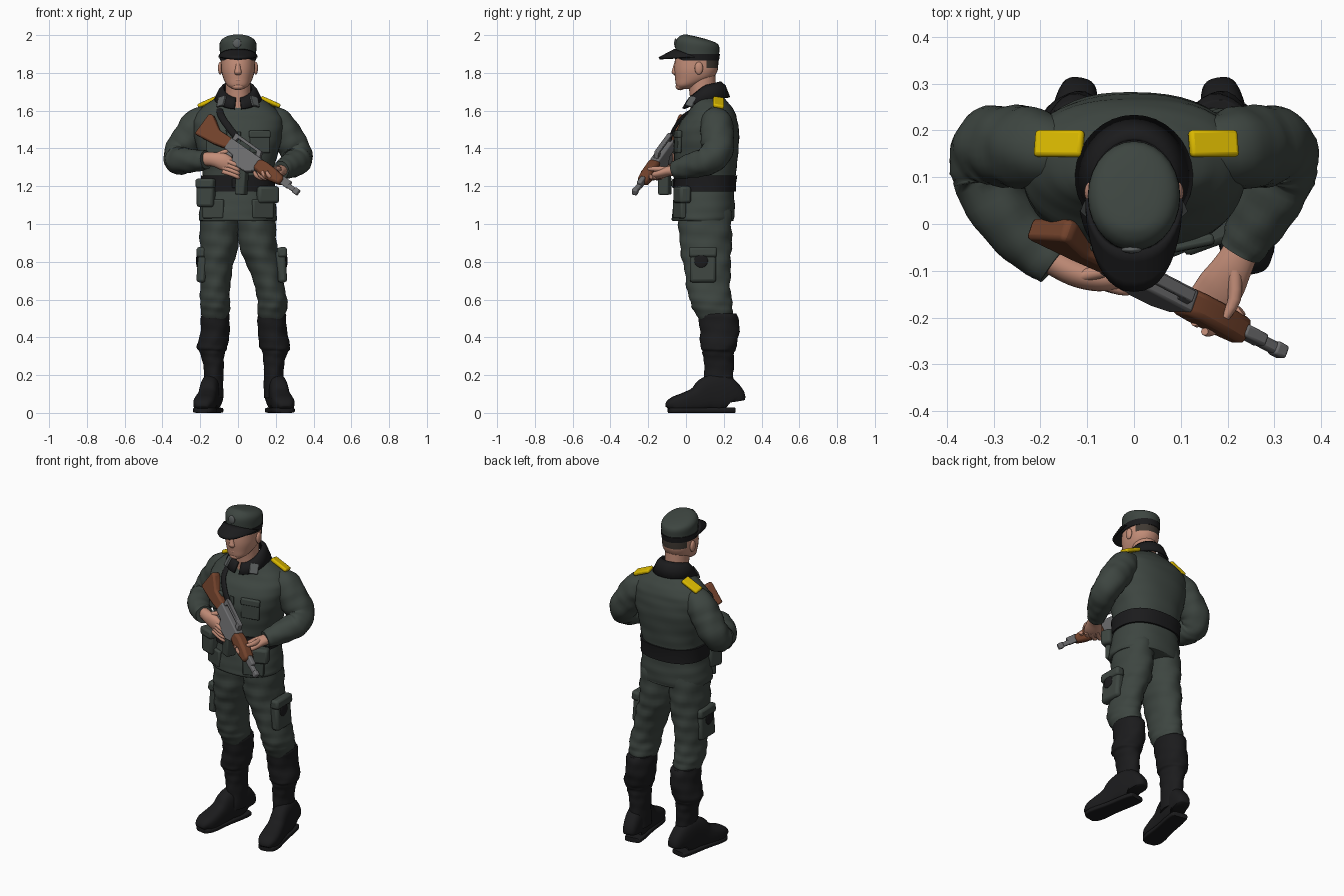
import bpy, bmesh, math
from mathutils import Vector, Matrix

def mat(name, r, g, b):
    m = bpy.data.materials.new(name)
    m.diffuse_color = (r, g, b, 1)
    return m

GREEN = mat("field green", .047, .060, .052)
BLACK = mat("black leather", .011, .011, .012)
SKIN = mat("skin", .55, .27, .19)
BROWN = mat("wood brown", .17, .055, .025)
GREY = mat("gun grey", .15, .15, .155)
YELLOW = mat("shoulder yellow", .70, .48, .0)
PATCH = mat("badge grey", .11, .12, .12)
HAIR = mat("hair", .05, .04, .032)

def finish(name, bm, m, angle=50, bevel=0):
    bmesh.ops.recalc_face_normals(bm, faces=bm.faces)
    me = bpy.data.meshes.new(name)
    bm.to_mesh(me)
    bm.free()
    ob = bpy.data.objects.new(name, me)
    bpy.context.collection.objects.link(ob)
    me.materials.append(m)
    if bevel:
        mod = ob.modifiers.new("bevel", 'BEVEL')
        mod.width, mod.segments = bevel, 2
    bpy.ops.object.select_all(action='DESELECT')
    ob.select_set(True)
    bpy.context.view_layer.objects.active = ob
    bpy.ops.object.shade_smooth_by_angle(angle=math.radians(angle))
    return ob

def spline(keys, sub):
    """Catmull-Rom through (x, y, z, rx, ry) keys."""
    out = []
    for i in range(len(keys) - 1):
        p = [keys[max(0, min(len(keys) - 1, i + k))] for k in (-1, 0, 1, 2)]
        for j in range(sub):
            t = j / sub
            out.append([.5 * (2*b + (c-a)*t + (2*a-5*b+4*c-d)*t*t + (3*b-a-3*c+d)*t**3)
                        for a, b, c, d in zip(*p)])
    return out + [list(keys[-1])]

def loft(name, keys, m, ref=None, n=28, sub=5, power=2.0, fold=0.0, angle=60):
    """Rings along a path; horizontal rings when ref is None, else square to the path."""
    rows, bm, rings = spline(keys, sub), bmesh.new(), []
    for k, (x, y, z, rx, ry) in enumerate(rows):
        a, b = Vector((1, 0, 0)), Vector((0, 1, 0))
        if ref:
            t = Vector(rows[min(k+1, len(rows)-1)][:3]) - Vector(rows[max(k-1, 0)][:3])
            t.normalize()
            a = t.cross(Vector(ref)).normalized()
            b = a.cross(t)
        ring = []
        for i in range(n):
            th = 2 * math.pi * i / n
            c, s = math.cos(th), math.sin(th)
            f = 1 + fold * math.sin(2*th + 1.15*k) * math.cos(3*th - .4*k)
            u = math.copysign(abs(c) ** (2/power), c) * rx * f
            v = math.copysign(abs(s) ** (2/power), s) * ry * f
            ring.append(bm.verts.new(Vector((x, y, z)) + a*u + b*v))
        rings.append(ring)
    for r, q in zip(rings, rings[1:]):
        for i in range(n):
            bm.faces.new((r[i], r[(i+1) % n], q[(i+1) % n], q[i]))
    bm.faces.new(rings[0])
    bm.faces.new(rings[-1])
    return finish(name, bm, m, angle)

def box(name, c, d, m, rot=(0, 0, 0), bevel=.008):
    bm = bmesh.new()
    bmesh.ops.create_cube(bm, size=1)
    bmesh.ops.scale(bm, vec=d, verts=bm.verts)
    e = Matrix.Rotation(rot[2], 3, 'Z') @ Matrix.Rotation(rot[1], 3, 'Y') @ Matrix.Rotation(rot[0], 3, 'X')
    bmesh.ops.rotate(bm, matrix=e, verts=bm.verts)
    bmesh.ops.translate(bm, vec=c, verts=bm.verts)
    return finish(name, bm, m, 40, bevel)

def ball(name, c, r, m):
    bm = bmesh.new()
    bmesh.ops.create_uvsphere(bm, u_segments=20, v_segments=12, radius=1)
    bmesh.ops.scale(bm, vec=r, verts=bm.verts)
    bmesh.ops.translate(bm, vec=c, verts=bm.verts)
    return finish(name, bm, m)

# Head: face, hair at the back, neck, nose, ears
head = loft("head", [(0, -.012, 1.715, .03, .03), (0, .005, 1.735, .058, .058), (0, .04, 1.77, .077, .098),
                     (0, .052, 1.81, .088, .114), (0, .055, 1.85, .09, .116), (0, .058, 1.9, .09, .112)], SKIN, power=2.2)
head.data.materials.append(HAIR)
for p in head.data.polygons:
    if p.center.z > 1.825 and p.center.y > .1:
        p.material_index = 1
loft("neck", [(0, .1, 1.6, .075, .075), (0, .09, 1.68, .066, .07), (0, .08, 1.79, .068, .075)], SKIN)
loft("nose", [(0, -.048, 1.86, .013, .012), (0, -.055, 1.825, .015, .016), (0, -.058, 1.802, .02, .018),
              (0, -.052, 1.788, .012, .01)], SKIN, n=14, sub=4)
ball("lips", (0, -.046, 1.762), (.026, .012, .009), SKIN)
ball("chin", (0, -.03, 1.728), (.034, .025, .02), SKIN)
for s in (-1, 1):
    ball("ear", (s*.094, .068, 1.825), (.012, .022, .034), SKIN)

# Cap: crown sloping down to the back, dark band, visor, badge
crown = loft("cap_crown", [(0, .06, 1.875, .094, .114), (0, .06, 1.91, .096, .116), (0, .06, 1.96, .098, .116),
                           (0, .06, 1.987, .086, .102), (0, .05, 2.001, .06, .07), (0, .03, 2.006, .02, .025)], GREEN)
for v in crown.data.vertices:
    v.co.z -= max(0, v.co.y + .01) * .2 * max(0, v.co.z - 1.9) / .1
loft("cap_band", [(0, .058, 1.866, .096, .117), (0, .06, 1.9, .099, .12)], BLACK, sub=1)
bm = bmesh.new()
rows = []
for j in range(5):
    f = j / 4
    rows.append([])
    for i in range(21):
        a = math.pi + math.pi * i / 20
        k = -math.sin(a)
        c = math.copysign(abs(math.cos(a)) ** .85, math.cos(a))
        rows[-1].append(bm.verts.new((.098 * c, .055 - k * (.112 + .085*f),
                                      1.882 + k * (.04 - .045 * f))))
for r, q in zip(rows, rows[1:]):
    for i in range(20):
        bm.faces.new((r[i], q[i], q[i+1], r[i+1]))
visor = finish("cap_visor", bm, BLACK)
mod = visor.modifiers.new("thick", 'SOLIDIFY')
mod.thickness, mod.offset = .013, 0
ball("cap_badge", (-.005, -.055, 1.957), (.022, .008, .025), PATCH)

# Jacket body, belt, front placket
loft("jacket", [(0, .09, 1.015, .2, .16), (0, .09, 1.03, .207, .165), (0, .095, 1.1, .2, .163), (0, .1, 1.18, .186, .155),
                (0, .105, 1.26, .187, .16), (0, .105, 1.35, .205, .168), (0, .11, 1.45, .23, .172),
                (0, .12, 1.53, .24, .155), (0, .135, 1.59, .217, .125), (0, .13, 1.64, .16, .096),
                (0, .115, 1.68, .095, .075)], GREEN, n=48, power=2.3, fold=.012)
loft("belt", [(0, .102, 1.172, .196, .163), (0, .102, 1.215, .195, .163), (0, .104, 1.258, .197, .168)],
     BLACK, n=48, sub=1, power=2.35)
box("belt_buckle", (0, -.063, 1.215), (.065, .012, .05), BLACK)
box("placket", (0, -.06, 1.38), (.03, .01, .22), GREEN, (.03, 0, 0), .004)
for s in (-1, 1):
    box("chest_pocket", (s*.115, -.043, 1.43), (.11, .02, .11), GREEN, (-.02, 0, s*.2))
    box("chest_pocket_flap", (s*.115, -.043, 1.475), (.115, .024, .04), GREEN, (-.06, 0, s*.2))
    box("skirt_pocket", (s*.13, -.035, 1.08), (.12, .03, .1), GREEN, (0, 0, s*.4))
    box("shoulder_board", (s*.165 + .005, .172, 1.643), (.112, .058, .022), YELLOW, (-.2, s*.42, 0), .008)
box("belt_pouch", (-.165, -.015, 1.165), (.095, .085, .15), GREEN, (0, 0, -.35), .015)
box("belt_pouch_flap", (-.166, -.02, 1.215), (.102, .09, .05), GREEN, (0, 0, -.35), .012)
box("belt_pouch_left", (.155, -.02, 1.155), (.12, .065, .09), GREEN, (0, 0, .35), .015)

# Collar: standing at the back, falling to two points at the front
bm = bmesh.new()
rows = [[], [], []]
for i in range(33):
    a = math.radians(-172 + 344 * i / 32)
    sn, cs = math.sin(a), math.cos(a)
    front = max(0, -cs)
    for row, (rx, ry, z) in zip(rows, ((.076, .08, 1.73 + .02*cs - .045*front),
                                       (.095, .104 - .01*front, 1.71 + .02*cs - .045*front),
                                       (.12, .127 - .012*front, 1.66 + .01*cs - .04*front))):
        row.append(bm.verts.new((rx*sn, .1 + ry*cs, z)))
for r, q in zip(rows, rows[1:]):
    for i in range(32):
        bm.faces.new((r[i], q[i], q[i+1], r[i+1]))
collar = finish("collar", bm, BLACK)
mod = collar.modifiers.new("thick", 'SOLIDIFY')
mod.thickness, mod.offset = .014, 0
for s in (-1, 1):
    box("collar_patch", (s*.088, .028, 1.648), (.05, .012, .06), PATCH, (-.55, s*.2, s*.75), .003)

# Arms
shoulder = [(.13, .15, 1.565, .06, .06), (.205, .16, 1.535, .083, .085), (.257, .165, 1.465, .085, .088),
            (.305, .165, 1.39, .081, .084), (.318, .12, 1.338, .074, .078)]
left = [(.287, .05, 1.315, .068, .07), (.25, -.02, 1.295, .057, .057), (.228, -.06, 1.285, .047, .047)]
right = [(.285, .03, 1.335, .068, .068), (.22, -.045, 1.335, .058, .058), (.17, -.085, 1.34, .05, .05)]
loft("left_sleeve", shoulder + left, GREEN, (0, 1, 0), fold=.045)
loft("right_sleeve", [(-k[0],) + k[1:] for k in shoulder + right], GREEN, (0, 1, 0), fold=.045)

# Hands: palm, four fingers, thumb
Z = (0, 0, 1)
loft("right_palm", [(-.19, -.07, 1.345, .03, .035), (-.13, -.102, 1.342, .03, .038), (-.08, -.116, 1.33, .028, .045),
                    (-.045, -.122, 1.31, .02, .04)], SKIN, Z, n=16)
for i in range(4):
    z = 1.338 - .02*i
    loft("right_finger", [(-.07 - .004*i, -.125, z, .012, .012), (-.03, -.14, z - .016, .012, .012),
                          (0, -.138, z - .03, .011, .011), (.008, -.12, z - .036, .008, .008)], SKIN, Z, n=10, sub=3)
loft("right_thumb", [(-.11, -.11, 1.365, .014, .014), (-.06, -.1, 1.385, .013, .013),
                     (-.03, -.09, 1.38, .008, .008)], SKIN, Z, n=10, sub=3)
loft("left_palm", [(.235, -.045, 1.285, .036, .03), (.212, -.09, 1.28, .042, .027), (.185, -.135, 1.265, .05, .024),
                   (.155, -.17, 1.25, .045, .016)], SKIN, Z, n=16)
for i in range(4):
    x, y = .125 + .022*i, -.135 - .02*i
    loft("left_finger", [(x + .04, y + .01, 1.25, .012, .012), (x, y - .02, 1.242, .012, .012),
                         (x - .03, y - .035, 1.258, .011, .011), (x - .04, y - .035, 1.28, .008, .008)],
         SKIN, (.3, .9, .3), n=10, sub=3)
loft("left_thumb", [(.215, -.1, 1.29, .016, .016), (.215, -.16, 1.292, .014, .014),
                    (.195, -.2, 1.29, .009, .009)], SKIN, Z, n=10, sub=3)

# Rifle: side profiles in (along, up), extruded sideways, placed across the chest
A = Vector((-.19, -.01, 1.52))
U = (Vector((.32, -.275, 1.165)) - A).normalized()
W = (Vector((0, -1, 0)) - U * -U.y).normalized()
V = W.cross(U)

def gun(name, pts, half, m, bevel=.006):
    bm = bmesh.new()
    f = bm.faces.new([bm.verts.new(A + U*u + V*v - W*half) for u, v in pts])
    g = bmesh.ops.extrude_face_region(bm, geom=[f])
    bmesh.ops.translate(bm, vec=W*half*2, verts=[e for e in g['geom'] if isinstance(e, bmesh.types.BMVert)])
    return finish(name, bm, m, 40, bevel)

def rect(a, b, c, d):
    return [(a, c), (b, c), (b, d), (a, d)]

gun("rifle_stock", [(-.004, -.058), (0, .074), (.02, .08), (.1, .033), (.2, .037), (.2, -.025), (.115, -.045)], .025, BROWN, .014)
gun("rifle_receiver", [(.185, -.03), (.185, .036), (.4, .036), (.4, -.042), (.36, -.07), (.27, -.075), (.25, -.035)], .026, GREY)
gun("rifle_carry_handle", [(.19, .03), (.185, .072), (.37, .07), (.385, .03), (.355, .03), (.345, .054), (.215, .054), (.21, .03)],
    .013, GREY, .003)
gun("rifle_grip", [(.2, -.02), (.25, -.02), (.235, -.1), (.19, -.1)], .018, GREY)
gun("rifle_handguard", [(.385, -.03), (.385, .03), (.43, .038), (.5, .034), (.565, .022), (.565, -.022), (.5, -.036), (.43, -.036)],
    .03, BROWN, .014)
gun("rifle_barrel", rect(.54, .66, -.013, .013), .013, GREY)
gun("rifle_muzzle", rect(.645, .676, -.017, .017), .015, GREY)
gun("rifle_gas_block", rect(.55, .61, -.016, .028), .014, GREY)
box("rifle_magazine", (.02, -.113, 1.225), (.055, .06, .14), GREEN, (0, .05, -.4))
loft("rifle_sling", [(-.1, .04, 1.61, .018, .006), (-.085, -.02, 1.565, .018, .008), (-.04, -.065, 1.5, .018, .008),
                     (.0, -.085, 1.45, .018, .008)], BLACK, (0, 1, 0), n=12)

# Legs, boots and pockets
for s, side in ((-1, "right"), (1, "left")):
    def place(rows):
        return [(s*x + (min(.06, max(0, (.9 - z) * .2)) if s > 0 else 0), y, z, rx, ry) for x, y, z, rx, ry in rows]
    loft(side + "_trouser_leg", place([(.095, .1, 1.08, .1, .14), (.1, .103, .97, .102, .14), (.102, .105, .87, .1, .136),
         (.115, .112, .78, .09, .125), (.12, .118, .68, .079, .116), (.122, .13, .6, .079, .112),
         (.12, .145, .54, .077, .103), (.12, .16, .48, .06, .08)]), GREEN, fold=.045)
    loft(side + "_boot_top", place([(.12, .165, .527, .066, .092), (.12, .168, .515, .075, .106), (.122, .178, .43, .077, .104),
         (.136, .172, .35, .081, .095), (.136, .172, .318, .066, .084), (.13, .174, .26, .055, .079),
         (.128, .174, .18, .051, .077), (.127, .17, .08, .05, .076)]), BLACK, fold=.04)
    hx, tx = (-.125, -.188) if s < 0 else (.19, .25)
    foot = []
    for y, h, w in ((.254, .11, .04), (.245, .15, .047), (.19, .2, .052), (.12, .19, .051), (.06, .135, .052),
                    (-.01, .102, .058), (-.055, .085, .056), (-.08, .066, .045), (-.091, .04, .03)):
        foot.append((hx + (tx - hx) * (.25 - y) / .34, y, h/2 + .004, w, h/2))
    loft(side + "_foot", foot, BLACK, Z, power=2.8, sub=4)
    loft(side + "_sole", [(x, y, .014, w + .002, .014) for x, y, z, w, h in foot], BLACK, Z, power=5, sub=2)
    px = -.19 if s < 0 else .23
    box(side + "_cargo_pocket", (px, .09, .775), (.05, .14, .17), GREEN, (0, s*-.08, 0), .016)
    box(side + "_cargo_flap", (px + s*.004, .09, .85), (.052, .15, .055), GREEN, (0, s*-.08, 0), .014)
    ball(side + "_pocket_patch", (px + s*.026, .08, .805), (.006, .036, .036), BLACK)
